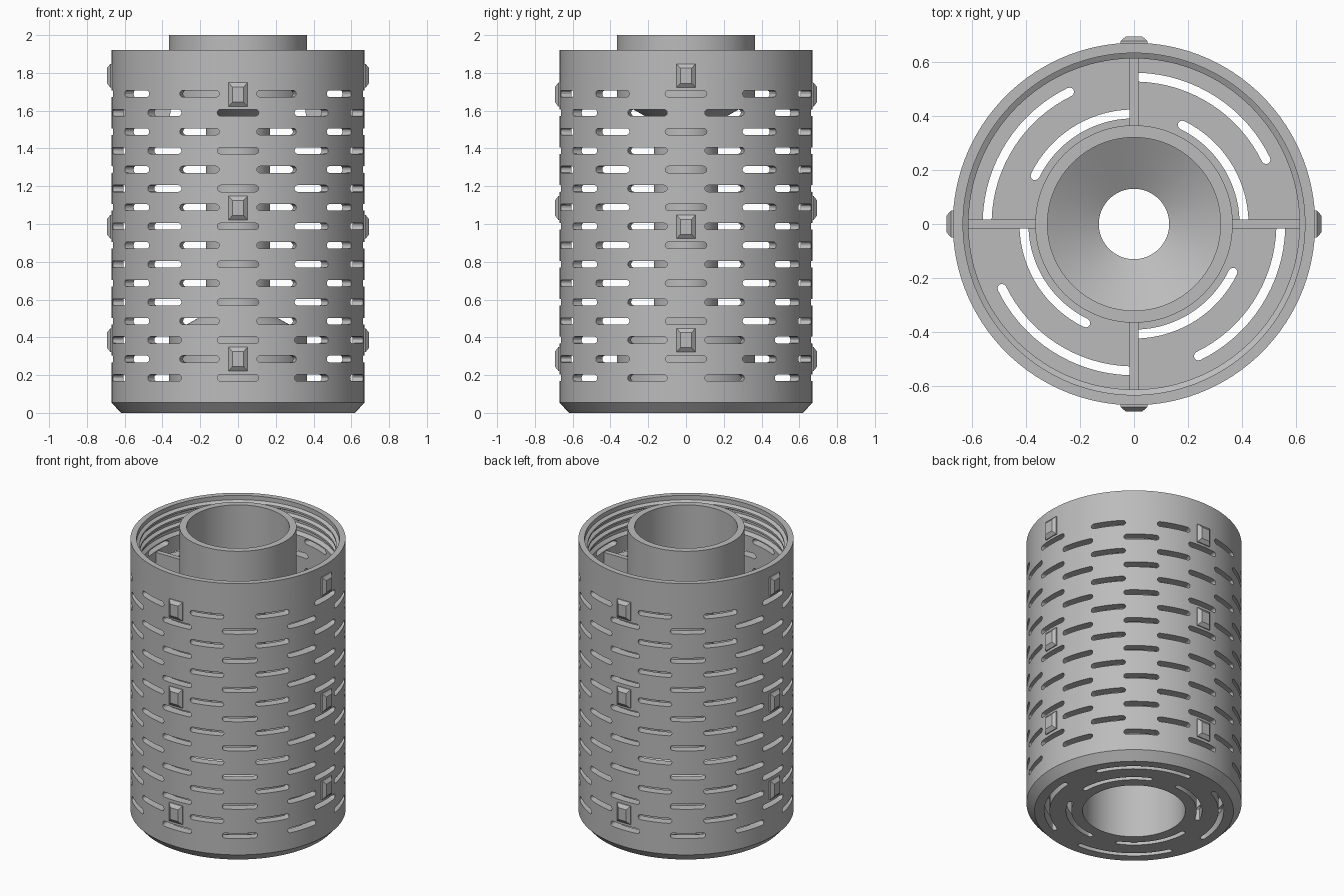
import bpy, bmesh, math
from mathutils import Matrix, Vector

if "Cube" in bpy.data.objects:
    bpy.data.objects.remove(bpy.data.objects["Cube"], do_unlink=True)

TAU = math.tau
SEGMENTS = 120

grey = bpy.data.materials.new("plain_grey")
grey.use_nodes = True
grey.diffuse_color = (0.5, 0.5, 0.5, 1)
grey.node_tree.nodes["Principled BSDF"].inputs["Base Color"].default_value = (0.5, 0.5, 0.5, 1)


def make_object(name, bm):
    bmesh.ops.recalc_face_normals(bm, faces=bm.faces)
    mesh = bpy.data.meshes.new(name)
    bm.to_mesh(mesh)
    bm.free()
    mesh.materials.append(grey)
    obj = bpy.data.objects.new(name, mesh)
    bpy.context.collection.objects.link(obj)
    return obj


def lathe(bm, profile):
    """Revolve a closed (radius, height) outline about the z axis."""
    rings = []
    for i in range(SEGMENTS):
        a = TAU * i / SEGMENTS
        rings.append([bm.verts.new((r * math.cos(a), r * math.sin(a), z)) for r, z in profile])
    n = len(profile)
    for i in range(SEGMENTS):
        p, q = rings[i], rings[(i + 1) % SEGMENTS]
        for j in range(n):
            k = (j + 1) % n
            bm.faces.new((p[j], q[j], q[k], p[k]))


def prism(bm, bottom, top):
    """Join two matching loops of points into a closed solid."""
    a = [bm.verts.new(p) for p in bottom]
    b = [bm.verts.new(p) for p in top]
    bm.faces.new(a)
    bm.faces.new(b)
    for i in range(len(a)):
        j = (i + 1) % len(a)
        bm.faces.new((a[i], a[j], b[j], b[i]))


def wall_slot(bm, angle, z, half=0.11, r=0.0175):
    """Round-ended slot running radially through the wall."""
    outline = []
    for side in (1, -1):
        for i in range(7):
            t = math.pi * (i / 6 - 0.5)
            outline.append((side * (half - r + r * math.cos(t)), side * r * math.sin(t)))
    turn = Matrix.Rotation(angle, 3, 'Z')
    loops = [[turn @ Vector((d, u, z + v)) for u, v in outline] for d in (0.575, 0.72)]
    prism(bm, *loops)


def floor_slot(bm, radius, start, end, w=0.0165):
    """Round-ended curved slot through the floor."""
    outline = []
    for s, (a0, a1) in ((1, (start, end)), (-1, (end, start))):
        for i in range(17):
            a = math.radians(a0 + (a1 - a0) * i / 16)
            outline.append(Vector(((radius + s * w) * math.cos(a), (radius + s * w) * math.sin(a))))
        end_a = math.radians(a1)
        centre = Vector((math.cos(end_a), math.sin(end_a))) * radius
        for i in range(1, 6):
            t = end_a + (0 if s > 0 else math.pi) + math.pi * i / 6
            outline.append(centre + Vector((math.cos(t), math.sin(t))) * w)
    prism(bm, [(p.x, p.y, -0.05) for p in outline], [(p.x, p.y, 0.14) for p in outline])


# Body: outer wall with threaded mouth, floor and waisted centre tube
thread = [(0.632, 1.92)]
for i in range(3):
    z = 1.89 - i * 0.05
    thread += [(0.632, z), (0.612, z - 0.012), (0.612, z - 0.024), (0.632, z - 0.036)]
profile = [(0.62, 0), (0.67, 0.055), (0.67, 1.92)] + thread + [
    (0.632, 1.735), (0.613, 1.715), (0.613, 0.08), (0.365, 0.08),
    (0.365, 0.415), (0.17, 0.525), (0.17, 1.545), (0.365, 1.655),
    (0.365, 2), (0.32, 2), (0.32, 1.67), (0.13, 1.56),
    (0.13, 0.51), (0.32, 0.4), (0.32, 0)]
bm = bmesh.new()
lathe(bm, profile)
body = make_object("perforated_body", bm)

# Staggered rows of wall slots, plus curved floor slots
bm = bmesh.new()
for row in range(16):
    for i in range(10):
        wall_slot(bm, TAU * (i + 0.5 * (row % 2)) / 10 - TAU / 4, 0.185 + row * 0.1003)
for quarter in range(4):
    floor_slot(bm, 0.543, 90 * quarter + 26, 90 * quarter + 88)
    floor_slot(bm, 0.407, 90 * quarter + 2, 90 * quarter + 64)
cutter = make_object("slot_cutter", bm)
cutter.hide_render = True

cut = body.modifiers.new("slots", 'BOOLEAN')
cut.operation = 'DIFFERENCE'
cut.solver = 'EXACT'
cut.object = cutter
bpy.context.view_layer.update()
evaluated = body.evaluated_get(bpy.context.evaluated_depsgraph_get())
result = bpy.data.meshes.new_from_object(evaluated)
body.modifiers.clear()
body.data = result
bpy.data.objects.remove(cutter, do_unlink=True)
bpy.ops.object.select_all(action='DESELECT')
body.select_set(True)
bpy.context.view_layer.objects.active = body
bpy.ops.object.shade_smooth_by_angle(angle=math.radians(25))

# Four thin ribs holding the tube in the wall
for i, name in enumerate(("left", "back", "right", "front")):
    low = 1.56 if i % 2 == 0 else 1.625
    bm = bmesh.new()
    outline = [(0.35, 1.65), (0.362, low), (0.62, low), (0.62, 1.665), (0.35, 1.665)]
    prism(bm, [(r, -0.0165, z) for r, z in outline], [(r, 0.0165, z) for r, z in outline])
    rib = make_object(name + "_rib", bm)
    rib.rotation_euler.z = i * TAU / 4

# Chamfered lugs on the four sides
for i, name in enumerate(("left", "back", "right", "front")):
    heights = (0.385, 0.985, 1.785) if i % 2 == 0 else (0.285, 1.085, 1.685)
    for level, z in zip(("lower", "middle", "upper"), heights):
        bm = bmesh.new()
        corners = ((-1, -1), (1, -1), (1, 1), (-1, 1))
        loops = [[(d, u * w, v * h) for u, v in corners]
                 for d, w, h in ((0.655, 0.05, 0.063), (0.676, 0.05, 0.063), (0.694, 0.03, 0.04))]
        prism(bm, loops[0], loops[1])
        prism(bm, loops[1], loops[2])
        bmesh.ops.remove_doubles(bm, verts=bm.verts, dist=0.0001)
        inner = [f for f in bm.faces if all(abs(v.co.x - 0.676) < 0.001 for v in f.verts)]
        bmesh.ops.delete(bm, geom=inner, context='FACES_ONLY')
        lug = make_object(f"{name}_{level}_lug", bm)
        lug.location.z = z
        lug.rotation_euler.z = i * TAU / 4
